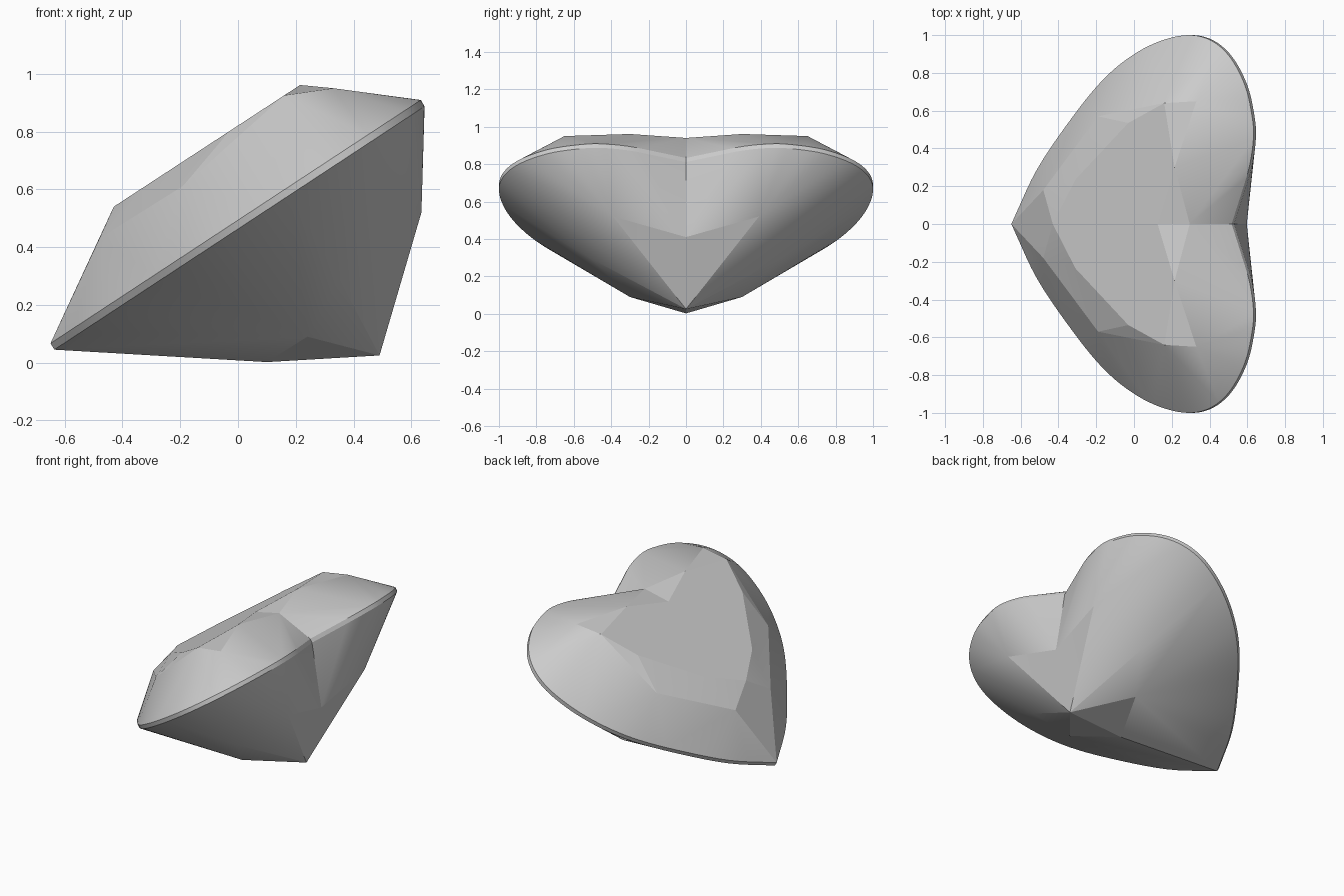
import bpy, bmesh
from mathutils import Vector
from mathutils.geometry import interpolate_bezier

if "Cube" in bpy.data.objects:
    bpy.data.objects.remove(bpy.data.objects["Cube"])

# Half of the heart outline seen from above: tip, lobe, cleft
outline = [(-0.636, 0), (-0.5, 0.29), (-0.31, 0.57), (-0.15, 0.765), (0, 0.89), (0.15, 0.968),
           (0.3, 1.0), (0.42, 0.972), (0.52, 0.885), (0.6, 0.735), (0.638, 0.57),
           (0.645, 0.45), (0.623, 0.3), (0.58, 0.16), (0.53, 0)]


def smooth(points, steps=5):
    """Catmull-Rom interpolation through the outline."""
    p = [Vector((x, y, 0)) for x, y in points]
    p = [2 * p[0] - p[1]] + p + [2 * p[-1] - p[-2]]
    out = []
    for i in range(1, len(p) - 2):
        a, b = p[i], p[i + 1]
        out += interpolate_bezier(a, a + (b - p[i - 1]) / 6, b - (p[i + 2] - a) / 6, b, steps + 1)[:-1]
    return out + [p[-2]]


def girdle_z(x):
    return 0.045 + 0.657 * (x + 0.636)


def table_z(x):
    return 0.54 + 0.653 * (x + 0.43)


# Girdle: thin tilted band
pts = []
for p in smooth(outline):
    low = Vector((p.x, p.y, girdle_z(p.x)))
    pts += [low, low + Vector((-0.013, 0, 0.022))]

# Table corners on the flat top
for x, y in [(-0.43, 0), (-0.31, 0.235), (-0.03, 0.535), (0.16, 0.64), (0.215, 0.3), (0.125, 0)]:
    pts.append(Vector((x, y, table_z(x))))

# Crown facet corners, then pavilion facet corners
pts += [Vector(c) for c in [
    (-0.48, 0.18, 0.43), (-0.19, 0.57, 0.612), (0.33, 0.65, 0.95), (0.295, 0, 0.94),
    (0.49, 0, 0.025), (0.1, 0, 0.002), (0.24, 0.3, 0.09), (0.35, 0.5, 0.29),
    (0.635, 0.39, 0.52), (0.597, 0, 0.41)]]

# Each half of the stone is convex, so wrap it and open the centre plane
bm = bmesh.new()
for p in pts:
    bm.verts.new(p)
res = bmesh.ops.convex_hull(bm, input=bm.verts[:])
loose = [v for v in bm.verts if not v.link_faces]
bmesh.ops.delete(bm, geom=loose, context='VERTS')
cap = [f for f in bm.faces if all(abs(v.co.y) < 1e-4 for v in f.verts)]
bmesh.ops.delete(bm, geom=cap, context='FACES')
bmesh.ops.dissolve_limit(bm, angle_limit=0.008, verts=bm.verts[:], edges=bm.edges[:])

# Mirror to the other lobe
half = bm.verts[:] + bm.edges[:] + bm.faces[:]
bmesh.ops.mirror(bm, geom=half, axis='Y', merge_dist=0.0005)
bmesh.ops.remove_doubles(bm, verts=bm.verts[:], dist=0.0003)
bmesh.ops.recalc_face_normals(bm, faces=bm.faces[:])

mesh = bpy.data.meshes.new("heart_gem")
bm.to_mesh(mesh)
bm.free()
gem = bpy.data.objects.new("heart_gem", mesh)
bpy.context.collection.objects.link(gem)
bpy.context.view_layer.objects.active = gem
gem.select_set(True)
bpy.ops.object.shade_smooth_by_angle(angle=0.12)
